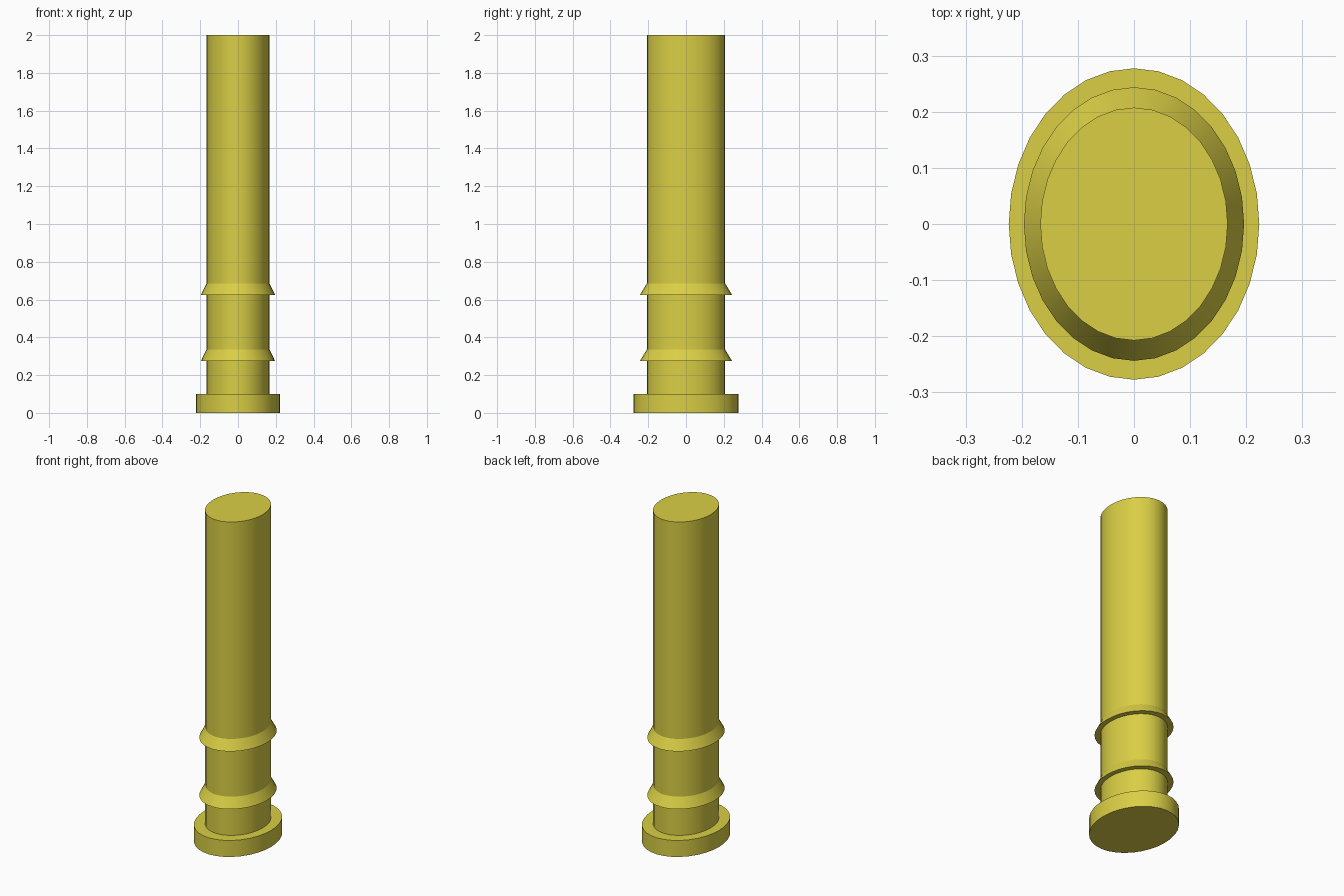
import bpy, bmesh
from math import cos, sin, tau, radians

if "Cube" in bpy.data.objects:
    bpy.data.objects.remove(bpy.data.objects["Cube"])

SEGMENTS = 32
RX, RY = 0.167, 0.2075            # shaft half-widths
FLANGE, BARB, SHAFT = 1.337, 1.175, 1.0   # outline scale relative to shaft

# Profile from bottom to top: (scale, height)
profile = [(FLANGE, 0.0), (FLANGE, 0.10), (SHAFT, 0.10)]
for z in (0.275, 0.625):          # two barbed ridges
    profile += [(SHAFT, z), (BARB, z), (SHAFT, z + 0.06)]
profile.append((SHAFT, 2.0))

# Sweep the profile around an oval
bm = bmesh.new()
rings = []
for s, z in profile:
    rings.append([bm.verts.new((RX * s * cos(tau * i / SEGMENTS),
                                RY * s * sin(tau * i / SEGMENTS), z))
                  for i in range(SEGMENTS)])
for low, high in zip(rings, rings[1:]):
    for i in range(SEGMENTS):
        j = (i + 1) % SEGMENTS
        bm.faces.new((low[i], low[j], high[j], high[i]))

# End caps
bm.faces.new(rings[0][::-1])
bm.faces.new(rings[-1])
bmesh.ops.recalc_face_normals(bm, faces=bm.faces)

mesh = bpy.data.meshes.new("barbed_oval_pin")
bm.to_mesh(mesh)
bm.free()
pin = bpy.data.objects.new("barbed_oval_pin", mesh)
bpy.context.collection.objects.link(pin)

# Yellow material
yellow = bpy.data.materials.new("yellow")
yellow.diffuse_color = (0.70, 0.62, 0.06, 1)
yellow.use_nodes = True
yellow.node_tree.nodes["Principled BSDF"].inputs["Base Color"].default_value = yellow.diffuse_color
mesh.materials.append(yellow)

# Smooth sides, crisp ridges
bpy.context.view_layer.objects.active = pin
pin.select_set(True)
bpy.ops.object.shade_smooth_by_angle(angle=radians(25))
